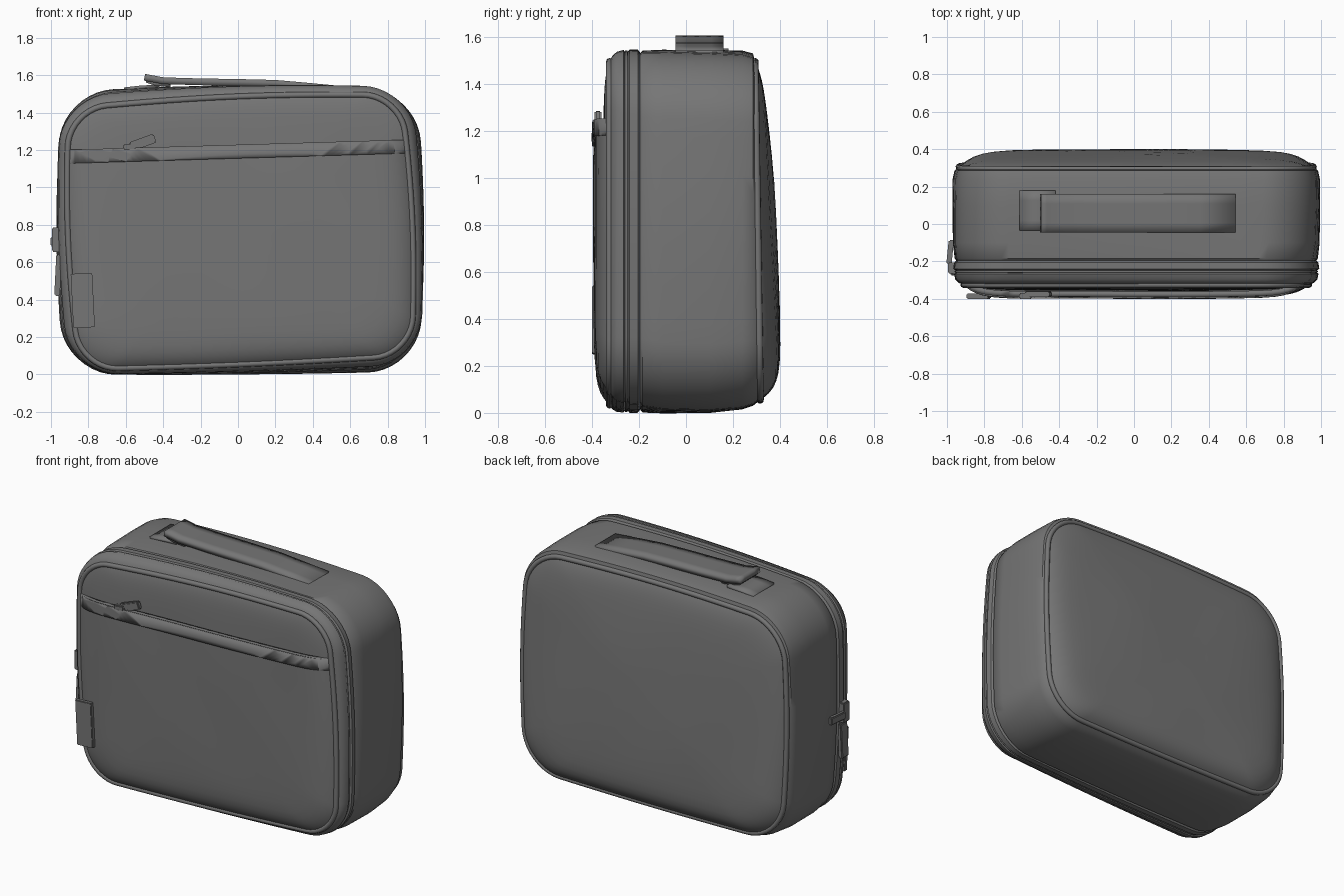
import bpy, bmesh, math
from mathutils import Vector, Matrix

cube = bpy.data.objects.get("Cube")
if cube:
    bpy.data.objects.remove(cube, do_unlink=True)

GREY = (0.18, 0.18, 0.18, 1.0)
fabric = bpy.data.materials.new("grey fabric")
fabric.use_nodes = True
fabric.diffuse_color = GREY
bsdf = fabric.node_tree.nodes["Principled BSDF"]
bsdf.inputs["Base Color"].default_value = GREY
bsdf.inputs["Roughness"].default_value = 0.8


def finish(name, bm, angle=40):
    """Turn a bmesh into a shaded, coloured object."""
    mesh = bpy.data.meshes.new(name)
    bm.to_mesh(mesh)
    bm.free()
    mesh.materials.append(fabric)
    obj = bpy.data.objects.new(name, mesh)
    bpy.context.collection.objects.link(obj)
    bpy.ops.object.select_all(action='DESELECT')
    obj.select_set(True)
    bpy.context.view_layer.objects.active = obj
    bpy.ops.object.shade_smooth_by_angle(angle=math.radians(angle))
    return obj


def ring(y, w, lo, hi, r, rot, s=1.0, cx=0.012):
    """Rounded rectangle in xz with bowed sides and top, tilted by rot."""
    h, mid = (hi - lo) / 2, (hi + lo) / 2
    flat = []
    for k, (sx, sz) in enumerate([(1, 1), (-1, 1), (-1, -1), (1, -1)]):
        for i in range(11):
            a = math.pi / 2 * (k + i / 10)
            flat.append((sx * (w - r) + r * math.cos(a), sz * (h - r) + r * math.sin(a)))
    pts = []
    for i, p in enumerate(flat):
        pts.append(p)
        if i % 11 == 10:                       # subdivide the straight side
            q = flat[(i + 1) % len(flat)]
            pts += [(p[0] + (q[0] - p[0]) * t / 12, p[1] + (q[1] - p[1]) * t / 12)
                    for t in range(1, 12)]
    out = []
    for x, z in pts:
        bx = 1 - 0.035 * (1 - math.cos(math.pi / 2 * z / h))
        bz = 1 - (0.04 if z > 0 else 0.015) * (1 - math.cos(math.pi / 2 * x / w))
        x, z = x * bx * s, z * bz * s
        out.append(Vector((cx + x * math.cos(rot) - z * math.sin(rot), y,
                           mid + x * math.sin(rot) + z * math.cos(rot))))
    return out


def bridge(bm, a, b):
    n = len(a)
    for i in range(n):
        bm.faces.new((a[i], a[(i + 1) % n], b[(i + 1) % n], b[i]))


def lean(p, amount):
    p.y += amount * (0.77 - p.z) / 0.77
    return p


FRONT = (-0.325, 0.92, 0.055, 1.485, 0.21, 0.042)
BACK = (0.305, 0.95, 0.055, 1.495, 0.25, 0.0)
BACK_LEAN = 0.012

# Gusset with the zip bands near the front
bm = bmesh.new()
sections = [
    BACK, (0.285, 0.972, 0.03, 1.53, 0.27, 0), (0.24, 0.982, 0.015, 1.542, 0.28, 0),
    (0.1, 0.983, 0.0, 1.545, 0.28, 0.005), (-0.1, 0.98, 0.0, 1.545, 0.28, 0.012),
    (-0.185, 0.97, 0.008, 1.54, 0.28, 0.02), (-0.195, 0.96, 0.022, 1.53, 0.27, 0.022),
    (-0.205, 0.972, 0.01, 1.543, 0.28, 0.024), (-0.24, 0.977, 0.01, 1.543, 0.28, 0.026),
    (-0.25, 0.96, 0.025, 1.53, 0.27, 0.028), (-0.258, 0.96, 0.025, 1.53, 0.27, 0.029),
    (-0.266, 0.972, 0.015, 1.54, 0.27, 0.03), (-0.295, 0.965, 0.02, 1.53, 0.26, 0.034),
    (-0.315, 0.945, 0.035, 1.51, 0.24, 0.038), FRONT]
loops = []
for sec in sections:
    pts = ring(*sec)
    if sec is BACK:
        pts = [lean(p, BACK_LEAN) for p in pts]
    loops.append([bm.verts.new(p) for p in pts])
for a, b in zip(loops, loops[1:]):
    bridge(bm, a, b)
bmesh.ops.recalc_face_normals(bm, faces=bm.faces)
finish("gusset", bm)


def panel(edge, sign, pillow, soft, tilt=0.0, sag=0.0):
    """Padded panel made of concentric rings with faint cloth folds."""
    bm = bmesh.new()
    loops = []
    for s in (1, .992, .98, .96, .93, .89, .84, .77, .68, .57, .45, .3, .15, .03):
        puff = 1 - s ** 14
        verts = []
        for p in ring(*edge, s=s):
            lean(p, tilt + sag * puff)
            fold = 0.003 * math.sin(7 * p.x + 3 * p.z) * math.sin(4 * p.z + 1) * (1 - s ** 4)
            p.y += sign * (pillow * puff + soft * (1 - s * s) + fold)
            verts.append(bm.verts.new(p))
        loops.append(verts)
    for a, b in zip(loops, loops[1:]):
        bridge(bm, a, b)
    bm.faces.new(loops[-1])
    bm.normal_update()
    if sum(f.normal.y for f in bm.faces) * sign < 0:
        bmesh.ops.reverse_faces(bm, faces=bm.faces)
    return bm


finish("back_panel", panel(BACK, 1, 0.052, 0.03, BACK_LEAN, 0.03))
finish("front_panel", panel(FRONT, -1, 0.02, 0.012))


def front_layer(name, pillow, thick, band_only):
    """Front panel puffed further out, kept below the pocket opening."""
    bm = panel(FRONT, -1, pillow, 0.012)
    for z, up, clear in ((1.228, 1, True), (1.155, -1, band_only)):
        bmesh.ops.bisect_plane(bm, geom=bm.verts[:] + bm.edges[:] + bm.faces[:],
                               plane_co=(0, 0, z), plane_no=(-0.03 * up, 0, up),
                               clear_outer=clear)
    obj = finish(name, bm)
    mod = obj.modifiers.new("thickness", 'SOLIDIFY')
    mod.thickness, mod.offset = thick, -1


front_layer("front_pocket", 0.058, 0.03, False)
front_layer("pocket_zip_band", 0.067, 0.008, True)


# Piping around both panels and along the zip
def piping(name, sec, depth, tilt=0.0):
    curve = bpy.data.curves.new(name, 'CURVE')
    curve.dimensions = '3D'
    curve.bevel_depth, curve.bevel_resolution = depth, 2
    pts = [lean(p, tilt) for p in ring(*sec)]
    spline = curve.splines.new('POLY')
    spline.points.add(len(pts) - 1)
    for sp, p in zip(spline.points, pts):
        sp.co = (*p, 1)
    spline.use_cyclic_u = True
    curve.materials.append(fabric)
    obj = bpy.data.objects.new(name, curve)
    bpy.context.collection.objects.link(obj)


piping("front_piping", FRONT, 0.016)
piping("back_piping", BACK, 0.016, BACK_LEAN)
piping("zip_teeth", (-0.254, 0.962, 0.022, 1.532, 0.27, 0.0285), 0.007)


# Carry strap: thick ribbon lifted at one end, over a sewn patch
def ribbon(name, path, y0, y1, thick):
    bm = bmesh.new()
    rows = [[bm.verts.new((x, y0 + (y1 - y0) * j / 4, z)) for j in range(5)] for x, z in path]
    for a, b in zip(rows, rows[1:]):
        for j in range(4):
            bm.faces.new((a[j], b[j], b[j + 1], a[j + 1]))
    obj = finish(name, bm, 60)
    mod = obj.modifiers.new("thickness", 'SOLIDIFY')
    mod.thickness, mod.offset = thick, 0


ribbon("carry_strap", [(-0.5, 1.589), (-0.47, 1.583), (-0.4, 1.570), (-0.2, 1.564),
                       (0.0, 1.561), (0.2, 1.556), (0.35, 1.543), (0.54, 1.525)],
       -0.045, 0.16, 0.036)
ribbon("strap_fold", [(-0.36, 1.545), (-0.44, 1.553), (-0.49, 1.57)], -0.035, 0.15, 0.02)
ribbon("strap_patch", [(-0.61, 1.525), (-0.52, 1.535), (-0.42, 1.541)], -0.035, 0.18, 0.018)


def block(name, center, size, rot=(0, 0, 0), bevel=0.006):
    bm = bmesh.new()
    bmesh.ops.create_cube(bm, size=1)
    bmesh.ops.scale(bm, vec=size, verts=bm.verts)
    bmesh.ops.bevel(bm, geom=bm.edges[:], offset=bevel, segments=2, affect='EDGES')
    m = Matrix.Translation(center)
    for axis, a in zip("XYZ", rot):
        m = m @ Matrix.Rotation(a, 4, axis)
    bmesh.ops.transform(bm, matrix=m, verts=bm.verts)
    finish(name, bm)


# Sewn label, pocket pull and side zip pulls
block("side_label", (-0.83, -0.386, 0.395), (0.115, 0.028, 0.29), (0, -0.05, 0), 0.004)
block("pocket_pull_slider", (-0.58, -0.385, 1.215), (0.07, 0.03, 0.035), (0, -0.1, 0))
block("pocket_pull_tab", (-0.51, -0.375, 1.24), (0.14, 0.03, 0.05), (0, -0.35, 0))
block("main_pull_slider", (-0.972, -0.235, 0.72), (0.045, 0.06, 0.13))
block("main_pull_ring", (-0.983, -0.15, 0.71), (0.028, 0.13, 0.05), (0, 0, -0.1))
block("main_pull_tab", (-0.962, -0.24, 0.53), (0.03, 0.07, 0.22), (0, 0.05, 0))
